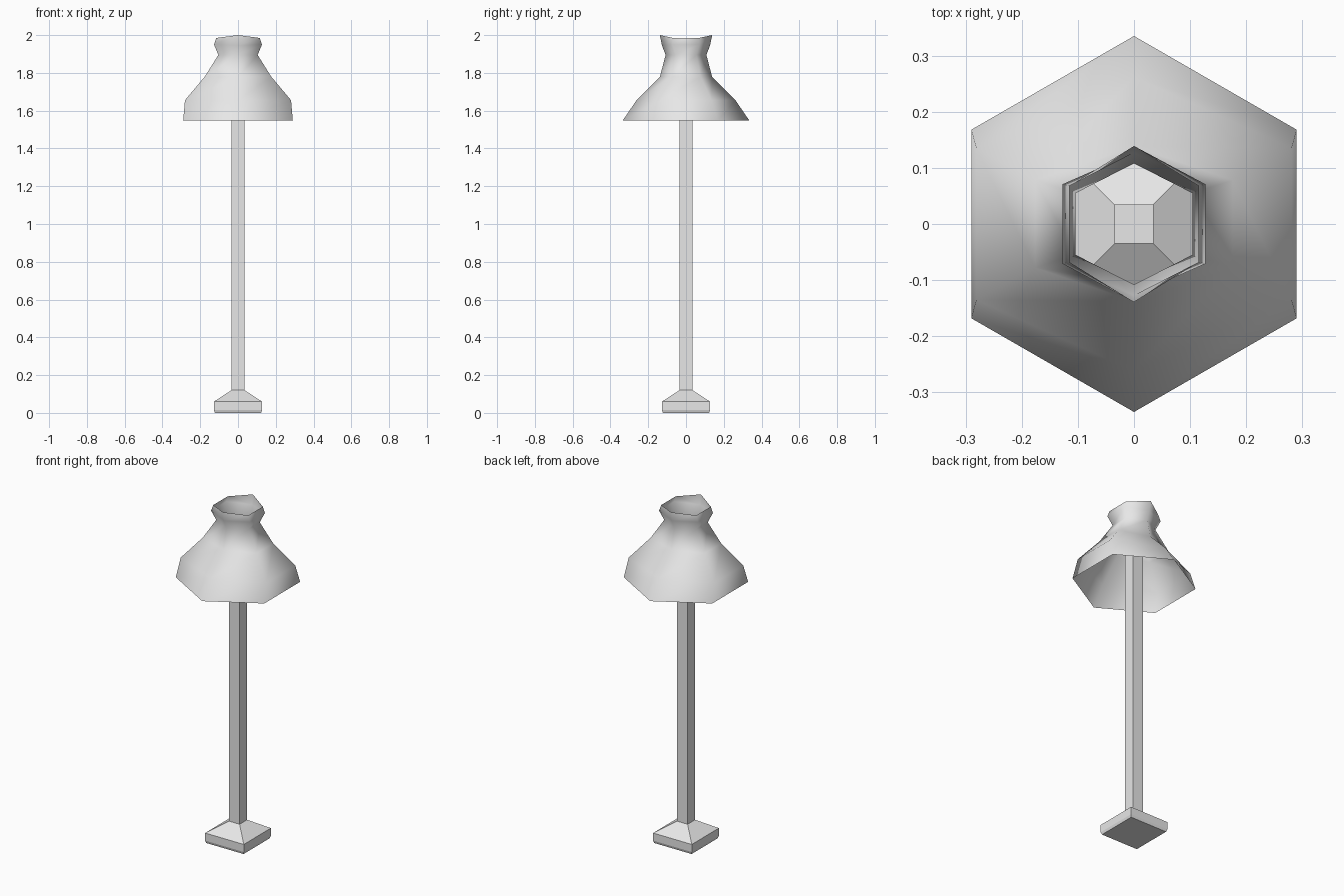
import bpy
import bmesh

cube = bpy.data.objects.get("Cube")
if cube:
    bpy.data.objects.remove(cube, do_unlink=True)

grey = bpy.data.materials.new("light_grey")
grey.use_nodes = True
colour = (0.8, 0.8, 0.8, 1)
grey.diffuse_color = colour
grey.node_tree.nodes["Principled BSDF"].inputs["Base Color"].default_value = colour


def loft(name, rings, capped, smooth):
    """Join matching rings of points with quads, optionally closing both ends."""
    bm = bmesh.new()
    loops = [[bm.verts.new(p) for p in ring] for ring in rings]
    for low, high in zip(loops, loops[1:]):
        for i in range(len(low)):
            j = (i + 1) % len(low)
            bm.faces.new((low[i], low[j], high[j], high[i]))
    if capped:
        bm.faces.new(loops[0][::-1])
        bm.faces.new(loops[-1])
    for face in bm.faces:
        face.smooth = smooth
    mesh = bpy.data.meshes.new(name)
    bm.to_mesh(mesh)
    bm.free()
    mesh.materials.append(grey)
    obj = bpy.data.objects.new(name, mesh)
    bpy.context.collection.objects.link(obj)
    return obj


def square(r, z):
    return [(r, -r, z), (r, r, z), (-r, r, z), (-r, -r, z)]


def hexagon(x, side_y, tip_y, z, tip_z):
    return [(x, -side_y, z), (x, side_y, z), (0, tip_y, tip_z),
            (-x, side_y, z), (-x, -side_y, z), (0, -tip_y, tip_z)]


# Foot: square plinth with a sloping top
loft("base", [square(0.122, 0), square(0.127, 0.015),
              square(0.127, 0.06), square(0.035, 0.12)], True, False)

# Square post running up inside the shade
loft("pole", [square(0.035, 0.12), square(0.035, 1.78)], True, False)

# Open six-sided shade: wide skirt, narrow neck, flared collar
loft("lampshade", [
    hexagon(0.29, 0.168, 0.335, 1.548, 1.548),
    hexagon(0.281, 0.135, 0.262, 1.655, 1.655),
    hexagon(0.176, 0.078, 0.138, 1.78, 1.78),
    hexagon(0.104, 0.055, 0.108, 1.895, 1.895),
    hexagon(0.127, 0.071, 0.127, 1.95, 1.945),
    hexagon(0.115, 0.068, 0.139, 1.985, 2.0),
], False, True)
